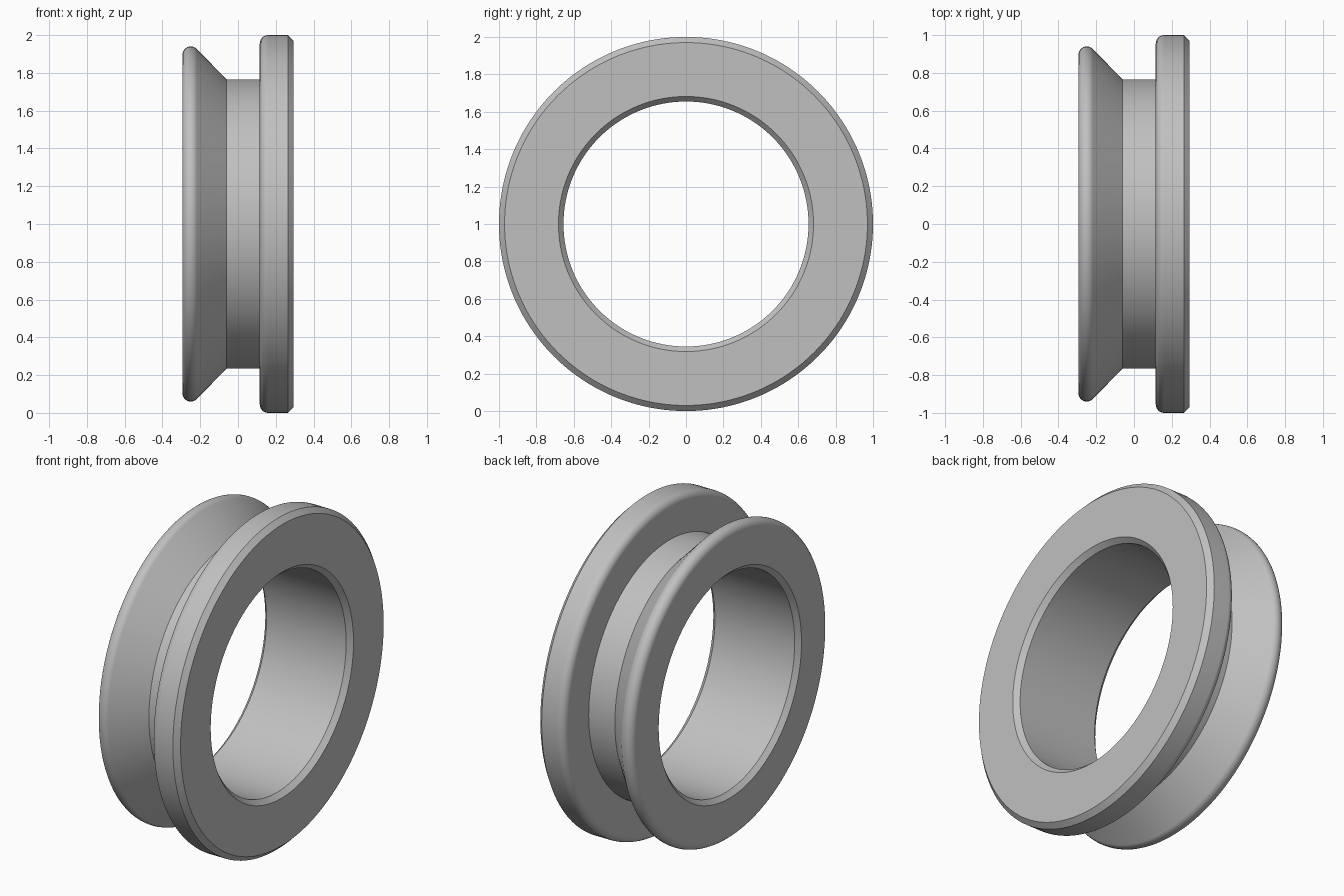
import bpy, bmesh, math

cube = bpy.data.objects.get("Cube")
if cube:
    bpy.data.objects.remove(cube, do_unlink=True)

SEGMENTS = 160


def arc(cx, cr, radius, start, end, steps=8):
    """Points of a fillet in the (x, radius) plane, angles in degrees."""
    angles = [math.radians(start + (end - start) * i / steps) for i in range(steps + 1)]
    return [(cx + radius * math.cos(a), cr + radius * math.sin(a)) for a in angles]


# Half section of the ring: bore, rounded flared lip, groove, square flange
profile = [(0.265, 0.655), (-0.268, 0.655), (-0.295, 0.682)]
profile += arc(-0.25, 0.895, 0.045, 180, 45, 10)
profile += [(-0.06, 0.765), (0.115, 0.765)]
profile += arc(0.16, 0.955, 0.045, 180, 90)
profile += [(0.265, 1.0), (0.295, 0.97), (0.295, 0.682)]

# Turn the section around the x axis
bm = bmesh.new()
rings = []
for x, r in profile:
    ring = []
    for i in range(SEGMENTS):
        a = math.tau * i / SEGMENTS
        ring.append(bm.verts.new((x, r * math.cos(a), r * math.sin(a))))
    rings.append(ring)
for k, ring in enumerate(rings):
    following = rings[(k + 1) % len(rings)]
    for i in range(SEGMENTS):
        j = (i + 1) % SEGMENTS
        bm.faces.new((ring[i], ring[j], following[j], following[i]))
bmesh.ops.recalc_face_normals(bm, faces=bm.faces)

mesh = bpy.data.meshes.new("grooved_ring")
bm.to_mesh(mesh)
bm.free()
grooved_ring = bpy.data.objects.new("grooved_ring", mesh)
grooved_ring.location.z = 1.0
bpy.context.collection.objects.link(grooved_ring)

# Plain grey
grey = bpy.data.materials.new("light_grey")
grey.use_nodes = True
colour = (0.53, 0.53, 0.53, 1.0)
grey.diffuse_color = colour
grey.node_tree.nodes["Principled BSDF"].inputs["Base Color"].default_value = colour
mesh.materials.append(grey)

# Smooth curves, crisp chamfers, flat end faces
bpy.ops.object.select_all(action="DESELECT")
grooved_ring.select_set(True)
bpy.context.view_layer.objects.active = grooved_ring
bpy.ops.object.shade_smooth_by_angle(angle=math.radians(30))
weighted = grooved_ring.modifiers.new("flat_ends", "WEIGHTED_NORMAL")
weighted.keep_sharp = True
